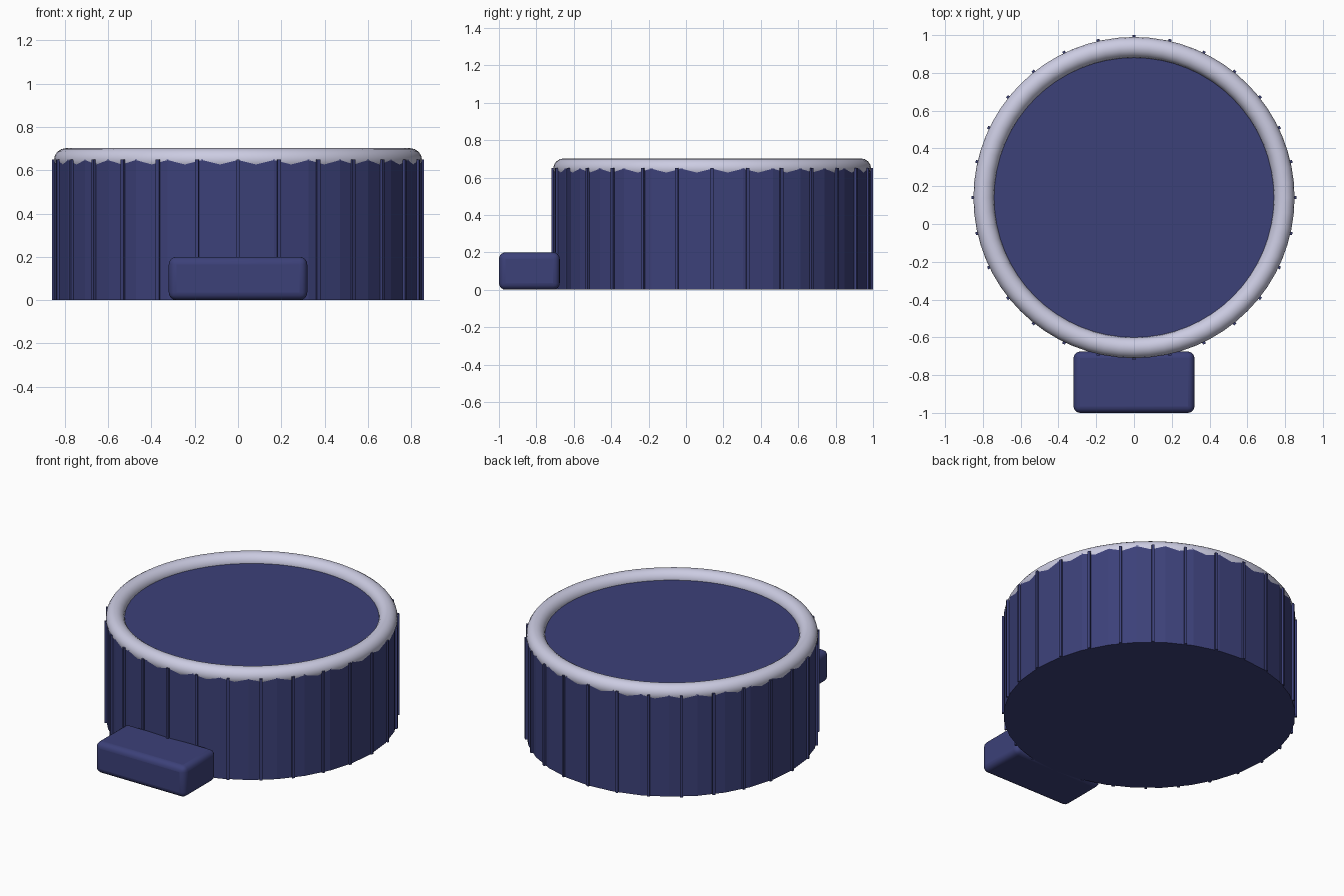
import bpy, math
from mathutils import Matrix

if "Cube" in bpy.data.objects:
    bpy.data.objects.remove(bpy.data.objects["Cube"], do_unlink=True)

CY = 0.14      # centre of the round body along y
R = 0.85       # body radius
H = 0.65       # body height
RIBS = 28


def material(name, rgb):
    m = bpy.data.materials.new(name)
    m.use_nodes = True
    m.diffuse_color = (*rgb, 1)
    m.node_tree.nodes["Principled BSDF"].inputs["Base Color"].default_value = (*rgb, 1)
    return m


def finish(name, mat, smooth_angle=None):
    ob = bpy.context.object
    ob.name = name
    ob.data.materials.append(mat)
    if smooth_angle:
        bpy.ops.object.shade_smooth_by_angle(angle=math.radians(smooth_angle))
    return ob


def box(name, mat, centre, size):
    bpy.ops.mesh.primitive_cube_add(size=1, location=centre)
    ob = finish(name, mat)
    ob.data.transform(Matrix.Diagonal((*size, 1)))
    return ob


navy = material("navy blue", (0.045, 0.052, 0.19))
silver = material("pale lavender grey", (0.60, 0.60, 0.76))

# Round body
bpy.ops.mesh.primitive_cylinder_add(vertices=32, radius=R, depth=H, location=(0, CY, H / 2))
finish("body", navy)

# Rounded rim on the top edge
bpy.ops.mesh.primitive_torus_add(major_radius=0.795, minor_radius=0.055, major_segments=64,
                                 minor_segments=16, location=(0, CY, H - 0.003))
finish("top_rim", silver, 60)

# Thin grip ribs around the side
for i in range(RIBS):
    a = 2 * math.pi * i / RIBS
    rib = box(f"grip_rib_{i + 1}", navy,
              (R * math.cos(a), CY + R * math.sin(a), H / 2), (0.02, 0.016, H))
    rib.rotation_euler.z = a

# Rounded tab at the front
tab = box("front_tab", navy, (0, -0.8375, 0.1), (0.64, 0.325, 0.2))
bevel = tab.modifiers.new("rounded edges", "BEVEL")
bevel.width = 0.035
bevel.segments = 4
bpy.ops.object.shade_smooth_by_angle(angle=math.radians(40))
